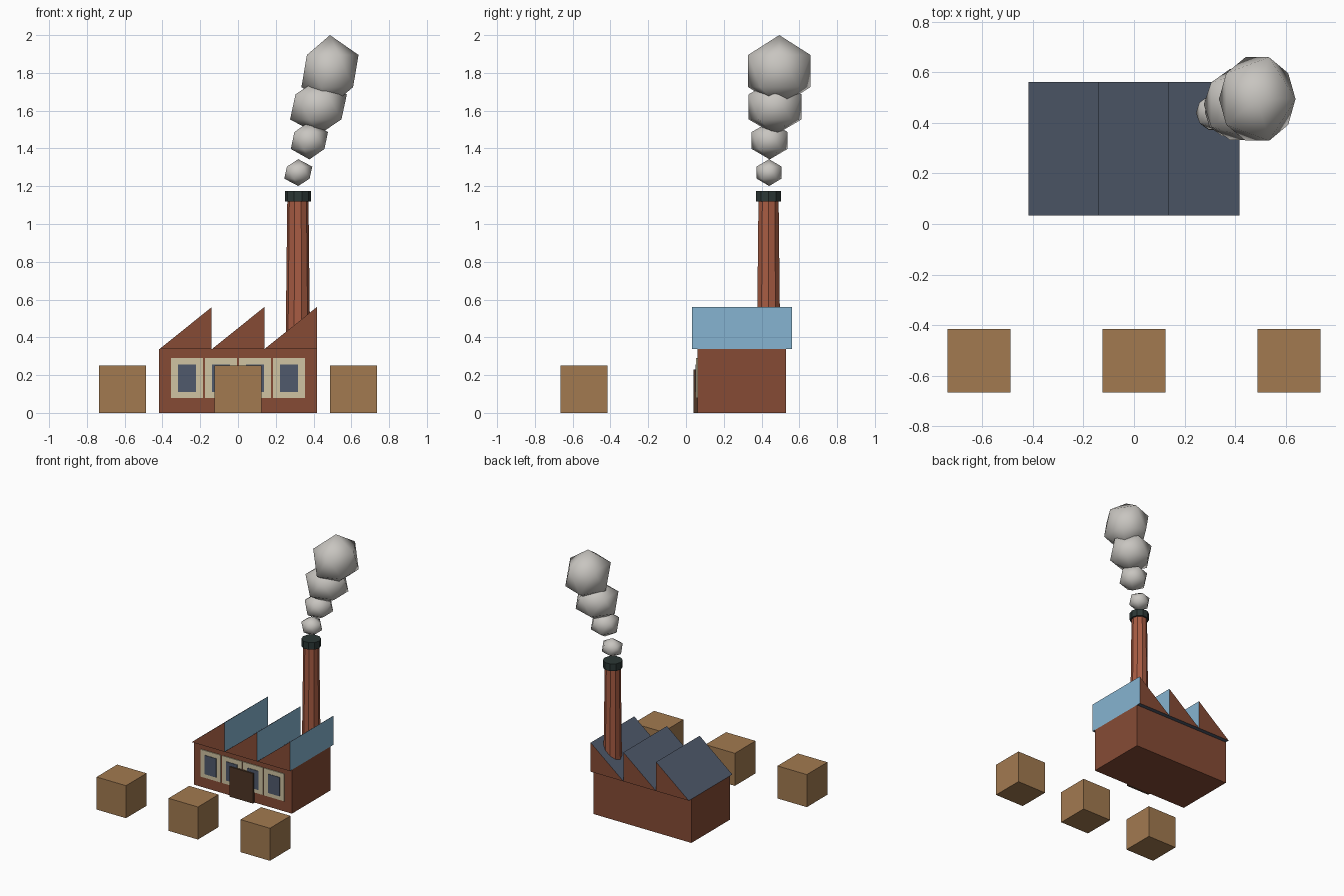
import bpy, bmesh, math
from mathutils import Matrix, Vector

old = bpy.data.objects.get("Cube")
if old:
    bpy.data.objects.remove(old, do_unlink=True)


def material(name, r, g, b):
    """Flat material from display colour values (0-255)."""
    lin = [c / 12.92 if c <= 0.04045 else ((c + 0.055) / 1.055) ** 2.4
           for c in (r / 255, g / 255, b / 255)] + [1]
    m = bpy.data.materials.new(name)
    m.use_nodes = True
    m.diffuse_color = lin
    m.node_tree.nodes["Principled BSDF"].inputs["Base Color"].default_value = lin
    return m


brick = material("brick_red", 134, 75, 53)
stack_brick = material("chimney_brick", 168, 92, 67)
slate = material("slate_blue", 80, 90, 108)
glass = material("skylight_blue", 134, 180, 209)
cream = material("cream_frame", 208, 196, 162)
door_brown = material("dark_brown", 78, 54, 38)
wood = material("crate_wood", 162, 122, 80)
iron = material("dark_iron", 44, 56, 54)
smoke = material("smoke_grey", 200, 197, 192)


def finish(name, bm, *mats, smooth=False):
    bmesh.ops.recalc_face_normals(bm, faces=bm.faces)
    mesh = bpy.data.meshes.new(name)
    bm.to_mesh(mesh)
    bm.free()
    for m in mats:
        mesh.materials.append(m)
    for p in mesh.polygons:
        p.use_smooth = smooth
    obj = bpy.data.objects.new(name, mesh)
    bpy.context.collection.objects.link(obj)
    return obj


def box(name, x, y, z, mat):
    """Box from (min, max) ranges."""
    bm = bmesh.new()
    size = [r[1] - r[0] for r in (x, y, z)]
    mid = Vector([sum(r) / 2 for r in (x, y, z)])
    bmesh.ops.create_cube(bm, size=1, matrix=Matrix.Translation(mid) @ Matrix.Diagonal((*size, 1)))
    return finish(name, bm, mat)


def column(name, z0, z1, r0, r1, mat):
    """Ten-sided tapered column on the chimney axis."""
    bm = bmesh.new()
    place = Matrix.Translation((0.317, 0.437, (z0 + z1) / 2)) @ Matrix.Rotation(math.radians(18), 4, "Z")
    bmesh.ops.create_cone(bm, cap_ends=True, segments=10, radius1=r0, radius2=r1,
                          depth=z1 - z0, matrix=place)
    return finish(name, bm, mat)


# Factory walls
WALL_X, FRONT, BACK, EAVES = 0.417, 0.06, 0.53, 0.337
box("factory_walls", (-WALL_X, WALL_X), (FRONT, BACK), (0, EAVES), brick)

# Sawtooth roof: brick gables, slate slopes, glazed upright faces
tooth = 2 * WALL_X / 3
for i in range(3):
    x0 = -WALL_X + i * tooth
    x1 = x0 + tooth
    bm = bmesh.new()
    gable = bm.faces.new([bm.verts.new(p) for p in
                          ((x0, 0.033, EAVES), (x1, 0.033, EAVES), (x1, 0.033, 0.56))])
    ext = bmesh.ops.extrude_face_region(bm, geom=[gable], use_keep_orig=True)
    moved = [v for v in ext["geom"] if isinstance(v, bmesh.types.BMVert)]
    bmesh.ops.translate(bm, verts=moved, vec=(0, 0.529, 0))
    bmesh.ops.recalc_face_normals(bm, faces=bm.faces)
    for f in bm.faces:
        if abs(f.normal.y) > 0.9:
            f.material_index = 0
        elif f.normal.x > 0.9:
            f.material_index = 2
        else:
            f.material_index = 1
    finish(f"roof_tooth_{i + 1}", bm, brick, slate, glass)

# Row of windows: cream plate with a darker pane on top
for i in range(4):
    cx = (i - 1.5) * 0.18
    box(f"window_frame_{i + 1}", (cx - 0.085, cx + 0.085), (FRONT - 0.006, FRONT), (0.08, 0.29), cream)
    box(f"window_pane_{i + 1}", (cx - 0.048, cx + 0.048), (FRONT - 0.010, FRONT - 0.003), (0.11, 0.255), slate)

# Door
box("door", (-0.1, 0.1), (FRONT - 0.02, FRONT), (0, 0.23), door_brown)

# Chimney and its cap
column("chimney", 0.005, 1.13, 0.069, 0.056, stack_brick)
column("chimney_cap", 1.12, 1.175, 0.069, 0.069, iron)

# Smoke puffs growing as they rise: centre, radii
puffs = (
    ((0.319, 0.440, 1.272), (0.083, 0.078, 0.071)),
    ((0.378, 0.443, 1.442), (0.110, 0.112, 0.100)),
    ((0.426, 0.472, 1.620), (0.168, 0.165, 0.148)),
    ((0.487, 0.494, 1.810), (0.169, 0.194, 0.190)),
)
for i, (centre, radii) in enumerate(puffs):
    bm = bmesh.new()
    bmesh.ops.create_icosphere(bm, subdivisions=1, radius=1,
                               matrix=Matrix.Translation(centre) @ Matrix.Diagonal((*radii, 1)))
    finish(f"smoke_puff_{i + 1}", bm, smoke, smooth=True)

# Crates in the yard
for name, cx in (("right", -0.612), ("middle", 0), ("left", 0.612)):
    box(f"crate_{name}", (cx - 0.125, cx + 0.125), (-0.665, -0.415), (0, 0.25), wood)
